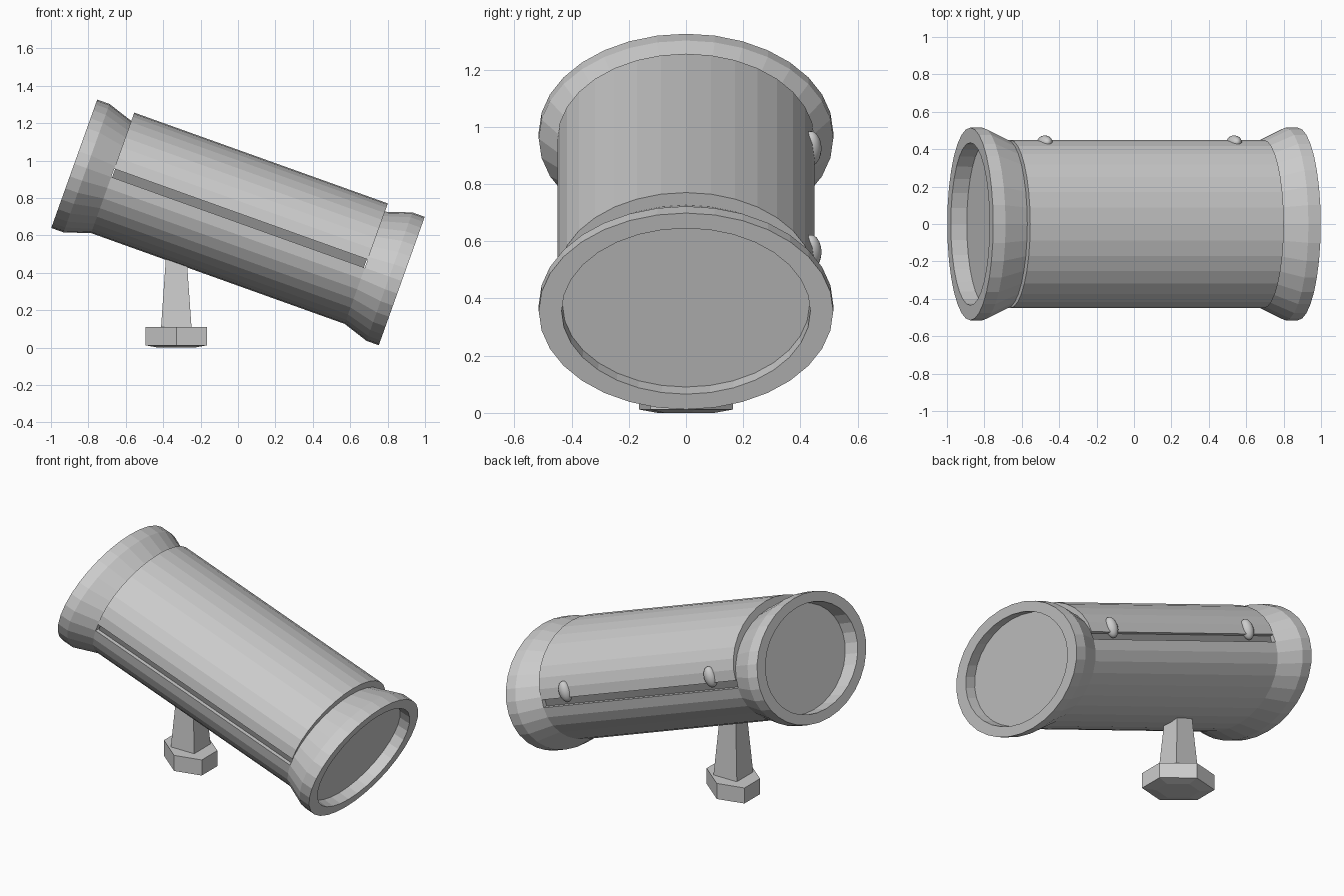
import bpy, bmesh, math
from mathutils import Matrix, Vector

cube = bpy.data.objects.get("Cube")
if cube:
    bpy.data.objects.remove(cube, do_unlink=True)


def material(name, value):
    m = bpy.data.materials.new(name)
    m.use_nodes = True
    colour = (value, value, value, 1)
    m.diffuse_color = colour
    m.node_tree.nodes["Principled BSDF"].inputs["Base Color"].default_value = colour
    return m


GREY = material("light grey", 0.6)
DARK = material("dark grey", 0.27)

# Tilted frame of the barrel: local x runs along it, local z is its own up
TILT = Matrix.Translation((0, 0, 0.669)) @ Matrix.Rotation(math.radians(19.7), 4, 'Y')
SIDES = 32
SQUASH = 0.708
HALF = 0.72
RADIUS = 0.45
GAP = 0.047


def loft(name, rings, mat, frame=Matrix.Identity(4)):
    """Skin equal-sized rings of points and close both ends."""
    bm = bmesh.new()
    rows = [[bm.verts.new(p) for p in ring] for ring in rings]
    n = len(rows[0])
    for a, b in zip(rows, rows[1:]):
        for i in range(n):
            j = (i + 1) % n
            bm.faces.new((a[i], a[j], b[j], b[i]))
    bm.faces.new(rows[0])
    bm.faces.new(rows[-1])
    bmesh.ops.recalc_face_normals(bm, faces=bm.faces)
    mesh = bpy.data.meshes.new(name)
    bm.to_mesh(mesh)
    bm.free()
    mesh.materials.append(mat)
    ob = bpy.data.objects.new(name, mesh)
    ob.matrix_world = frame
    bpy.context.collection.objects.link(ob)
    return ob


def arc(x, radius, start, steps, lift=0.0):
    """Points of a squashed circle across the barrel."""
    angles = [start + 2 * math.pi * i / SIDES for i in range(steps)]
    return [Vector((x, radius * math.cos(a), radius * SQUASH * math.sin(a) + lift)) for a in angles]


# Barrel halves, parted by a narrow slot
for name, start, lift in (("barrel_bottom", math.pi, 0), ("barrel_lid", 0, GAP)):
    loft(name, [arc(x, RADIUS, start, SIDES // 2 + 1, lift) for x in (-HALF, HALF)], GREY, TILT)

# Core seen through the slot
core = [(-0.425, -0.05), (0.425, -0.05), (0.425, 0.1), (-0.425, 0.1)]
loft("slot_core", [[(x, y, z) for y, z in core] for x in (-HALF + 0.005, HALF - 0.005)], DARK, TILT)

# Flared end caps with recessed discs
for name, side, depth in (("upper_end_cap", -1, 0.09), ("lower_end_cap", 1, 0.068)):
    profile = [(HALF, RADIUS), (0.86, 0.515), (0.93, 0.515), (0.93, 0.435), (0.93 - depth, 0.432)]
    loft(name, [arc(side * x, r, 0, SIDES) for x, r in profile], GREY, TILT)

# Hinge beads on the back
for name, x in (("upper_hinge", -0.535), ("lower_hinge", 0.54)):
    bpy.ops.mesh.primitive_uv_sphere_add(segments=16, ring_count=10, radius=1)
    bead = bpy.context.object
    bead.name = name
    bead.data.materials.append(GREY)
    bead.matrix_world = TILT @ Matrix.Translation((x, 0.437, 0.08)) @ Matrix.Diagonal((0.038, 0.037, 0.063, 1))
    bpy.ops.object.shade_smooth()

# Stand: skewed six-sided foot and tapering post
STAND = Matrix.Translation((-0.33, 0, 0))
half_foot = [(-0.165, -0.03), (0, -0.165), (0.165, -0.125)]
foot = half_foot + [(-x, -y) for x, y in half_foot]
loft("stand_foot", [[(x * s, y * s, z) for x, y in foot]
                    for s, z in ((0.6, 0), (1, 0.012), (1, 0.11))], GREY, STAND)

square = [(-1, -1), (1, -1), (1, 1), (-1, 1)]
loft("stand_post", [[(x * s, y * s, z) for x, y in square]
                    for s, z in ((0.082, 0.1), (0.047, 0.6))], GREY, STAND)
